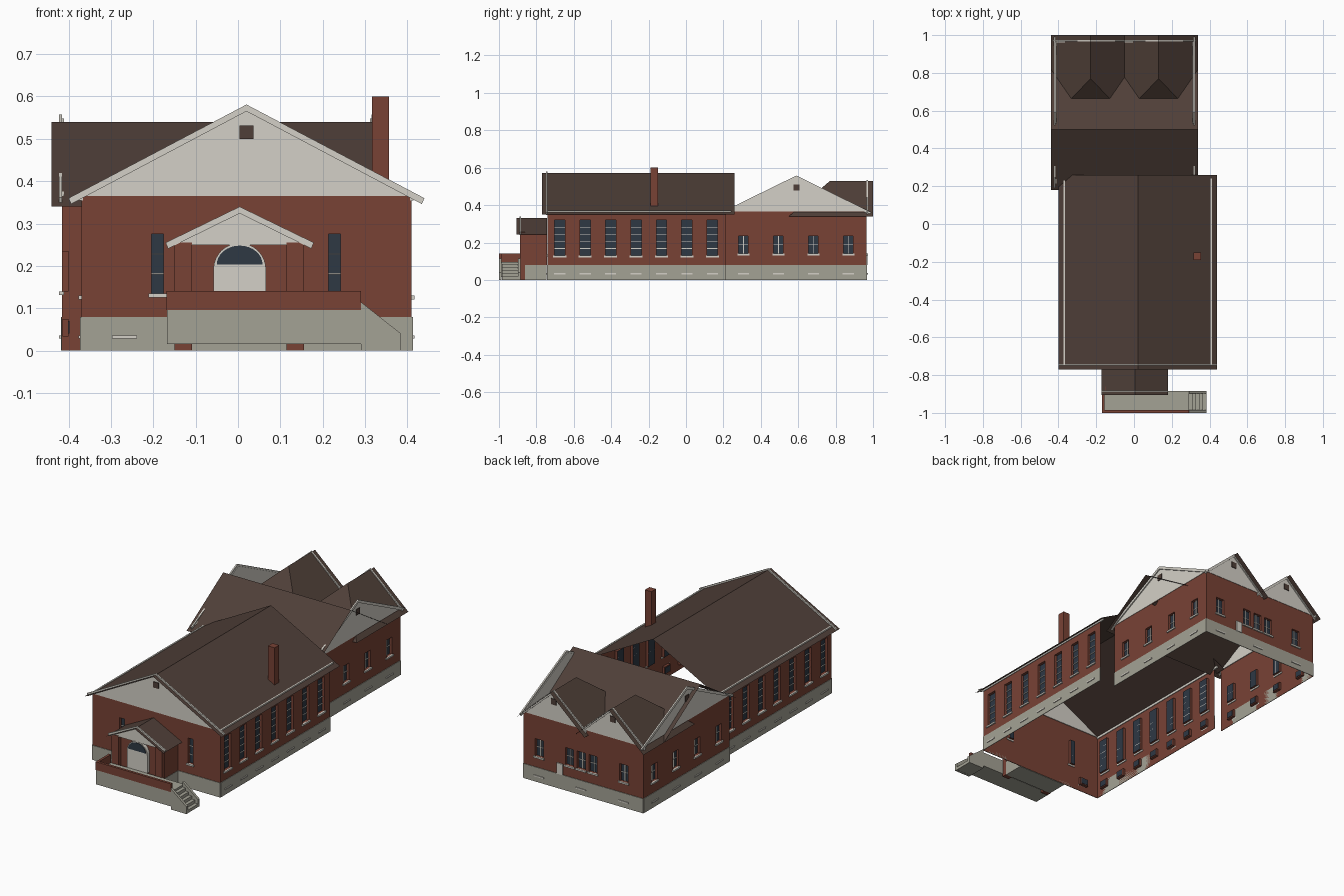
import bpy, bmesh, math
from mathutils import Vector

old = bpy.data.objects.get("Cube")
if old:
    bpy.data.objects.remove(old)


def material(name, rgb):
    lin = [((c / 255 + 0.055) / 1.055) ** 2.4 for c in rgb] + [1]
    m = bpy.data.materials.new(name)
    m.use_nodes = True
    m.diffuse_color = lin
    m.node_tree.nodes["Principled BSDF"].inputs["Base Color"].default_value = lin
    return m


BRICK = material("red brick", (120, 66, 53))
ROOF = material("brown shingle", (79, 63, 56))
TRIM = material("off white trim", (212, 208, 199))
STONE = material("grey stone", (164, 162, 149))
GLASS = material("dark glass", (46, 56, 68))


class Part:
    """Collects faces into one named, single-colour object."""

    def __init__(self, name, mat):
        self.name, self.mat, self.bm = name, mat, bmesh.new()

    def face(self, pts, out):
        pts = [Vector(p) for p in pts]
        f = self.bm.faces.new([self.bm.verts.new(p) for p in pts])
        f.normal_update()
        if f.normal.dot(Vector(out)) < 0:
            f.normal_flip()

    def prism(self, frame, pts, o0, o1):
        a = [Vector(frame(s, z, o0)) for s, z in pts]
        b = [Vector(frame(s, z, o1)) for s, z in pts]
        mid = sum(a + b, Vector()) / (2 * len(a))
        sides = [[a[i - 1], a[i], b[i], b[i - 1]] for i in range(len(a))]
        for q in [a, b] + sides:
            self.face(q, sum(q, Vector()) / len(q) - mid)

    def box(self, frame, s0, s1, z0, z1, o0, o1):
        self.prism(frame, [(s0, z0), (s1, z0), (s1, z1), (s0, z1)], o0, o1)

    def finish(self):
        me = bpy.data.meshes.new(self.name)
        self.bm.to_mesh(me)
        self.bm.free()
        me.materials.append(self.mat)
        ob = bpy.data.objects.new(self.name, me)
        bpy.context.collection.objects.link(ob)


# wall frames: s runs along the wall, z is up, o points outwards
def x_wall(x, sign):
    return lambda s, z, o: (x + sign * o, s, z)


def y_wall(y, sign):
    return lambda s, z, o: (s, y + sign * o, z)


world = y_wall(0, 1)
WALL_TOP, BASE = 0.365, 0.08
DEPTH = 0.015


def wall(name, f, s0, s1, windows, vents):
    """Brick sheet with recessed windows, sills, glazing bars and stone base."""
    brick, glass = Part(name + "_wall", BRICK), Part(name + "_glass", GLASS)
    trim, stone = Part(name + "_window_trim", TRIM), Part(name + "_base", STONE)
    out = Vector(f(0, 0, 1)) - Vector(f(0, 0, 0))
    holes = [(c - w / 2, c + w / 2, a, b) for c, w, a, b, bars, post in windows]
    ss = sorted({s0, s1, *(v for h in holes for v in h[:2])})
    zs = sorted({0, WALL_TOP, *(v for h in holes for v in h[2:])})
    for l, r in zip(ss, ss[1:]):
        for d, u in zip(zs, zs[1:]):
            s, z = (l + r) / 2, (d + u) / 2
            if not any(h[0] < s < h[1] and h[2] < z < h[3] for h in holes):
                brick.face([f(l, d, 0), f(r, d, 0), f(r, u, 0), f(l, u, 0)], out)
    for (l, r, d, u), (c, w, a, b, bars, post) in zip(holes, windows):
        ring = [(l, d), (r, d), (r, u), (l, u)]
        for i in range(4):
            p, q = ring[i - 1], ring[i]
            toward = Vector(f(c, (d + u) / 2, 0)) - Vector(f(*p, 0))
            brick.face([f(*p, 0), f(*q, 0), f(*q, -DEPTH), f(*p, -DEPTH)], toward)
        glass.face([f(*p, -DEPTH) for p in ring], out)
        trim.box(f, l - 0.007, r + 0.007, d - 0.009, d, -0.004, 0.007)
        for i in range(bars):
            z = d + (u - d) * (i + 1) / (bars + 1)
            trim.box(f, l, r, z - 0.0015, z + 0.0015, -DEPTH, -DEPTH + 0.004)
        if post:
            trim.box(f, c - 0.002, c + 0.002, d, u, -DEPTH, -DEPTH + 0.004)
    stone.box(f, s0, s1, 0, BASE, 0, 0.003)
    for c in vents:
        trim.box(f, c - 0.03, c + 0.03, 0.029, 0.036, 0, 0.007)
        brick.box(f, c - 0.025, c + 0.025, 0.034, 0.075, -DEPTH, -0.001)
        glass.box(f, c - 0.02, c + 0.02, 0.04, 0.07, -DEPTH - 0.002, -DEPTH)
    for p in (brick, glass, trim, stone):
        p.finish()


def gable(name, f, c, half, base, apex, roof_half, eave, vent=True):
    """Shingled triangle with sloping boards and a small vent."""
    g = Part(name + "_gable", TRIM)
    g.prism(f, [(c - half, base), (c + half, base), (c, apex)], -0.004, 0.002)
    for k in (-1, 1):
        e = c + k * roof_half
        g.prism(f, [(c, apex + 0.01), (e, eave + 0.01),
                    (e - k * 0.006, eave - 0.004), (c, apex - 0.006)], 0, 0.008)
    g.finish()
    if vent:
        v = Part(name + "_vent", ROOF)
        z = apex - 0.055
        v.box(f, c - 0.016, c + 0.016, z - 0.016, z + 0.016, 0, 0.006)
        v.finish()


def pitched_roof(name, f, c, half, ridge, eave, o0, o1):
    r = Part(name, ROOF)
    for k in (-1, 1):
        e = c + k * half
        r.face([f(c, ridge, o0), f(e, eave, o0), f(e, eave, o1), f(c, ridge, o1)], (0, 0, 1))
    r.finish()


# main hall and rear wing walls
tall_y = [-0.675 + 0.136 * i for i in range(7)]
short_y = [0.307 + 0.187 * i for i in range(4)]
tall = [(y, 0.056, 0.13, 0.32, 4, False) for y in tall_y]
short = [(y, 0.05, 0.14, 0.235, 1, True) for y in short_y]
for side, k, hall_x, wing_x in (("right", -1, -0.37, -0.415), ("left", 1, 0.41, 0.315)):
    wall("hall_" + side, x_wall(hall_x, k), -0.74, 0.215, tall, tall_y)
    wall("wing_" + side, x_wall(wing_x, k), 0.215, 0.965, short, short_y)
    gable("wing_" + side, x_wall(wing_x, k), 0.59, 0.375, WALL_TOP, 0.548, 0.4, 0.352)
    gutter = Part("hall_gutter_" + side, TRIM)
    gutter.box(world, hall_x - 0.004, hall_x + 0.004, 0.355, 0.371, -0.74, 0.24)
    gutter.finish()
front = y_wall(-0.74, -1)
wall("hall_front", front, -0.37, 0.41,
     [(x, 0.028, 0.135, 0.275, 2, False) for x in (-0.19, 0.228)], [-0.268])
gable("hall_front", front, 0.02, 0.39, WALL_TOP, 0.571, 0.42, 0.35)
back = y_wall(0.965, 1)
back_x = (-0.296, -0.108, -0.036, 0.036, 0.22)
wall("wing_back", back, -0.415, 0.315,
     [(x, 0.05, 0.14, 0.235, 1, True) for x in back_x], (-0.296, -0.036, 0.22))
hatch = Part("back_hatch", TRIM)
hatch.box(back, 0.075, 0.11, 0.08, 0.14, 0, 0.006)
hatch.finish()

# roofs: the hall runs front to back, the wing across
pitched_roof("hall_roof", world, 0.02, 0.42, 0.573, 0.35, -0.77, 0.26)
pitched_roof("wing_roof", x_wall(0, 1), 0.5, 0.32, 0.54, 0.34, -0.44, 0.34)
for name, x in (("back_right", -0.23), ("back_left", 0.13)):
    gable(name, back, x - 0.001, 0.183, WALL_TOP, 0.525, 0.2, 0.35)
    r = Part(name + "_hipped_roof", ROOF)
    top, end = (x, 0.77, 0.53), (x, 1.0, 0.53)
    for k in (-1, 1):
        e = x + k * 0.21
        r.face([top, end, (e, 1.0, 0.34), (e, 0.55, 0.34)], (0, 0, 1))
    r.face([top, (x - 0.21, 0.55, 0.34), (x + 0.21, 0.55, 0.34)], (0, 0, 1))
    r.finish()
chimney = Part("chimney", BRICK)
chimney.box(world, 0.316, 0.356, 0.37, 0.6, -0.19, -0.15)
chimney.finish()

# entrance porch
MID = 0.004
porch = Part("porch_walls", BRICK)
porch.box(world, -0.145, 0.152, BASE, 0.25, -0.865, -0.742)
for x in (-0.15, 0.115):
    porch.box(world, x, x + 0.041, 0, 0.255, -0.887, -0.86)
porch.finish()
base = Part("porch_base", STONE)
base.box(world, -0.147, 0.154, 0, BASE, -0.862, -0.745)
base.finish()
pitched_roof("porch_roof", world, MID, 0.175, 0.332, 0.243, -0.905, -0.742)
gable("porch", y_wall(-0.882, -1), MID, 0.155, 0.25, 0.33, 0.175, 0.245, False)


def arch(rx, rz, z, foot):
    curve = [(MID + rx * math.cos(math.pi * i / 16), z + rz * math.sin(math.pi * i / 16))
             for i in range(17)]
    return curve + ([(MID - rx, foot), (MID + rx, foot)] if foot else [])


for name, mat, pts, o in (("door_surround", TRIM, arch(0.062, 0.062, 0.192, 0.095), 0.02),
                          ("door_fanlight", GLASS, arch(0.054, 0.045, 0.203, 0), 0.023)):
    p = Part(name, mat)
    p.prism(y_wall(-0.865, -1), pts, 0, o)
    p.finish()

# raised landing with parapet and side steps
landing = Part("landing", STONE)
landing.box(world, -0.168, 0.29, 0.016, 0.096, -0.998, -0.885)
for i in range(5):
    x = 0.29 + 0.019 * i
    landing.box(world, x, x + 0.019, 0, 0.085 - 0.017 * i, -0.985, -0.898)
for y in (-1.0, -0.898):
    landing.prism(world, [(0.29, 0), (0.385, 0), (0.385, 0.04), (0.29, 0.115)], y, y + 0.014)
landing.finish()
parapet = Part("parapet", BRICK)
parapet.box(world, -0.169, 0.29, 0.096, 0.141, -1.0, -0.986)
parapet.box(world, -0.169, -0.155, 0.096, 0.141, -0.986, -0.885)
parapet.finish()
